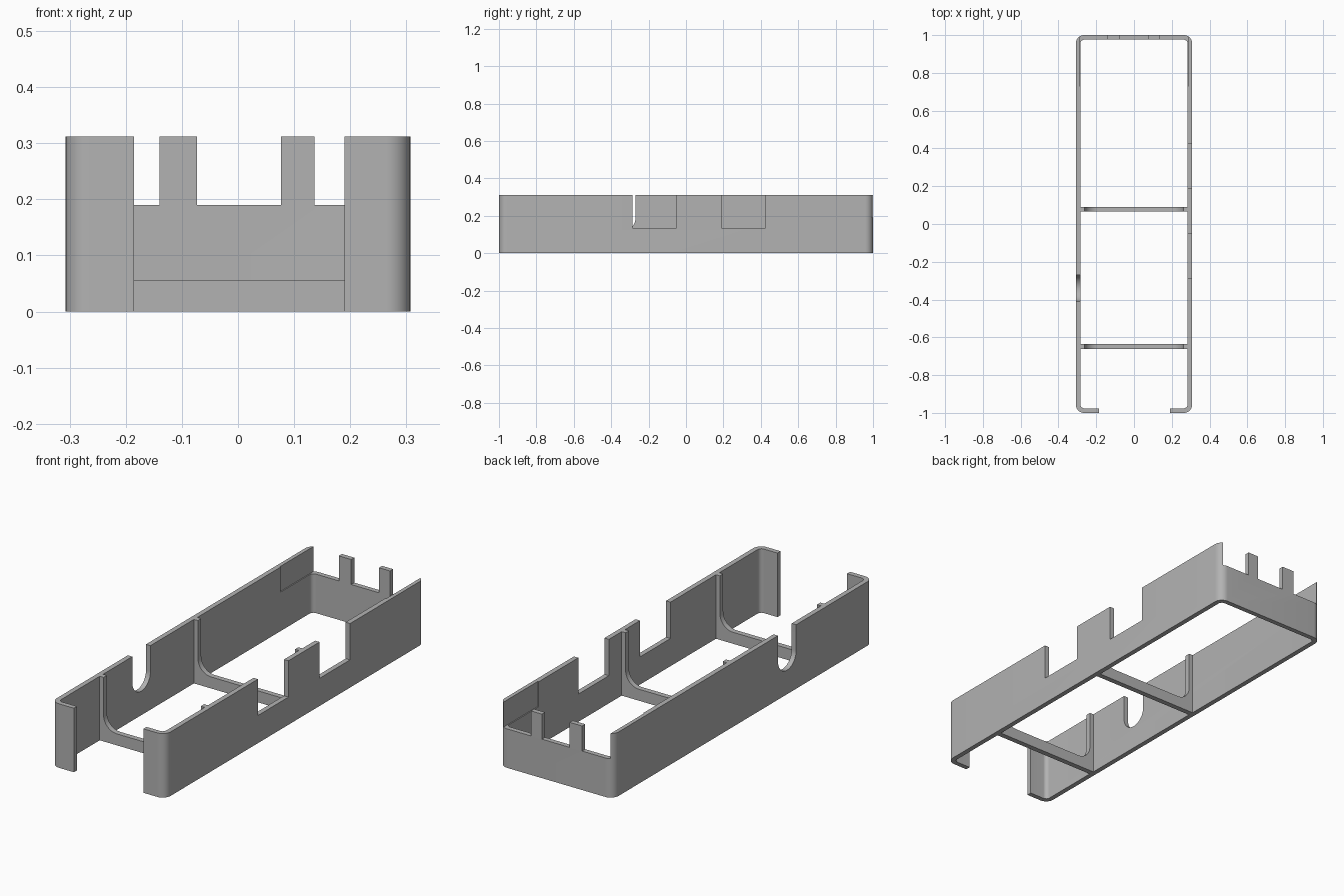
import bpy, bmesh, math
from mathutils import Vector

cube = bpy.data.objects.get("Cube")
if cube:
    bpy.data.objects.remove(cube, do_unlink=True)

# Overall sizes
HX, HY, H = 0.307, 1.0, 0.312
WALL = 0.024
INNER = HX - WALL
BACK_H = 0.19

gray = bpy.data.materials.new("plain gray")
gray.use_nodes = True
color = (0.45, 0.45, 0.45, 1)
gray.diffuse_color = color
gray.node_tree.nodes["Principled BSDF"].inputs["Base Color"].default_value = color


def arc(cx, cy, r, start, end, n=10):
    """Points on an arc, angles in degrees."""
    angles = [math.radians(start + (end - start) * i / n) for i in range(n + 1)]
    return [(cx + r * math.cos(a), cy + r * math.sin(a)) for a in angles]


def rounded_rect(hx, hy, r):
    pts = []
    for i, (sx, sy) in enumerate([(1, 1), (-1, 1), (-1, -1), (1, -1)]):
        pts += arc(sx * (hx - r), sy * (hy - r), r, i * 90, i * 90 + 90)
    return pts


def prism(name, outline, axis, low, high):
    """Extrude a 2D outline along an axis from low to high."""
    place = {"x": lambda p, d: Vector((d, p[0], p[1])),
             "y": lambda p, d: Vector((p[0], d, p[1])),
             "z": lambda p, d: Vector((p[0], p[1], d))}[axis]
    bm = bmesh.new()
    face = bm.faces.new([bm.verts.new(place(p, low)) for p in outline])
    grown = bmesh.ops.extrude_face_region(bm, geom=[face])["geom"]
    step = place((0, 0), high - low)
    bmesh.ops.translate(bm, vec=step, verts=[v for v in grown if isinstance(v, bmesh.types.BMVert)])
    bmesh.ops.recalc_face_normals(bm, faces=bm.faces)
    mesh = bpy.data.meshes.new(name)
    bm.to_mesh(mesh)
    bm.free()
    mesh.materials.append(gray)
    obj = bpy.data.objects.new(name, mesh)
    bpy.context.collection.objects.link(obj)
    return obj


def box(name, x0, x1, y0, y1, z0, z1):
    return prism(name, [(x0, y0), (x1, y0), (x1, y1), (x0, y1)], "z", z0, z1)


def cut(target, cutter):
    mod = target.modifiers.new("cut", "BOOLEAN")
    mod.operation, mod.solver, mod.object = "DIFFERENCE", "EXACT", cutter
    bpy.context.view_layer.objects.active = target
    bpy.ops.object.modifier_apply(modifier=mod.name)
    bpy.data.objects.remove(cutter, do_unlink=True)


# Rounded wall running around the open frame
shell = prism("outer_wall", rounded_rect(HX, HY, 0.042), "z", 0, H)
cut(shell, prism("cutter", rounded_rect(INNER, HY - WALL, 0.02), "z", -0.1, 0.5))

# Front opening
cut(shell, box("cutter", -0.185, 0.19, -1.1, -0.9, -0.1, 0.5))

# Square notches in the left wall
for y0, y1 in [(-0.285, -0.05), (0.19, 0.425)]:
    cut(shell, box("cutter", 0.25, 0.4, y0, y1, 0.135, 0.5))

# Round-bottomed notch in the right wall
u_shape = arc(-0.34, 0.187, 0.07, 180, 360, 24) + [(-0.27, 0.5), (-0.41, 0.5)]
cut(shell, prism("cutter", u_shape, "x", -0.4, -0.25))

# Thinned rear side walls and the gaps between the two back tabs
THIN = 0.288
cut(shell, box("cutter", -THIN, THIN, 0.73, HY - WALL, BACK_H, 0.5))
for x0, x1 in [(-THIN, -0.14), (-0.073, 0.077), (0.136, THIN)]:
    cut(shell, box("cutter", x0, x1, 0.95, 1.1, BACK_H, 0.5))

# Cross ribs: low bar curving up into a post on each side wall
POST, BAR, R = 0.262, 0.056, 0.072
rib = [(-INNER, 0), (INNER, 0), (INNER, H), (POST, H)]
rib += arc(POST - R, BAR + R, R, 0, -90)
rib += arc(R - POST, BAR + R, R, -90, -180)
rib += [(-POST, H), (-INNER, H)]
ribs = [prism(name, rib, "y", y, y + 0.026)
        for name, y in [("front_rib", -0.661), ("middle_rib", 0.065)]]

# Smooth the rounded parts, keep edges sharp
for obj in [shell] + ribs:
    bpy.ops.object.select_all(action="DESELECT")
    obj.select_set(True)
    bpy.context.view_layer.objects.active = obj
    bpy.ops.object.shade_smooth_by_angle(angle=math.radians(30))
